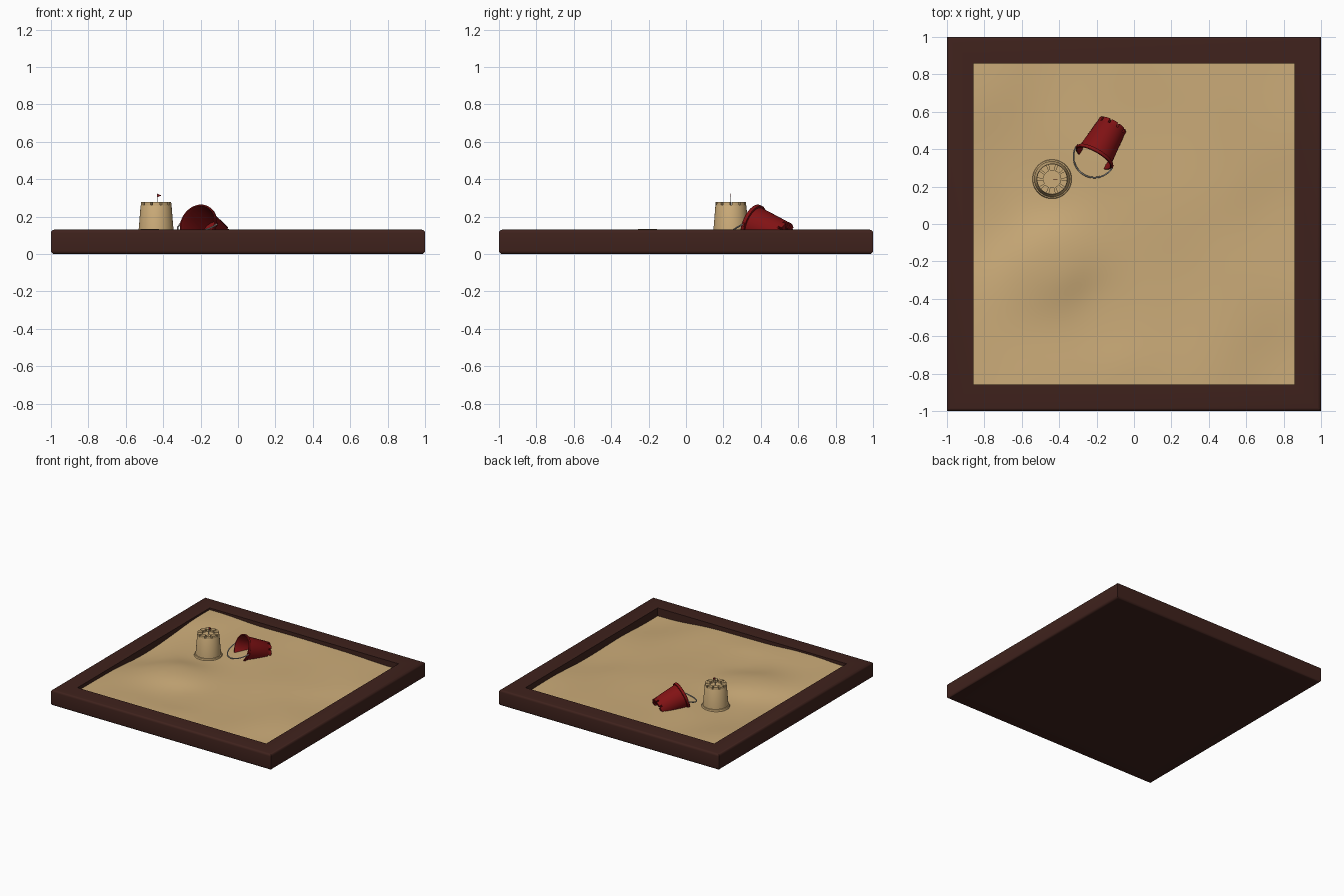
import bpy, bmesh, math
from mathutils import Vector, Matrix

if "Cube" in bpy.data.objects:
    bpy.data.objects.remove(bpy.data.objects["Cube"])


def material(name, rgb):
    m = bpy.data.materials.new(name)
    m.diffuse_color = (*rgb, 1)
    m.use_nodes = True
    m.node_tree.nodes["Principled BSDF"].inputs["Base Color"].default_value = m.diffuse_color
    return m


WOOD = material("dark_wood", (0.05, 0.016, 0.012))
SAND = material("sand", (0.60, 0.41, 0.19))
RED = material("red_plastic", (0.22, 0.006, 0.007))
METAL = material("wire", (0.4, 0.4, 0.38))


def finish(name, bm, mat, matrix=Matrix(), smooth=True):
    bmesh.ops.recalc_face_normals(bm, faces=bm.faces)
    me = bpy.data.meshes.new(name)
    bm.to_mesh(me)
    bm.free()
    ob = bpy.data.objects.new(name, me)
    bpy.context.collection.objects.link(ob)
    ob.matrix_world = matrix
    me.materials.append(mat)
    if smooth:
        bpy.ops.object.select_all(action='DESELECT')
        ob.select_set(True)
        bpy.context.view_layer.objects.active = ob
        bpy.ops.object.shade_smooth_by_angle(angle=math.radians(35))
    return ob


def sweep(bm, profile, n, closed, start=0.0):
    # revolve a (radius, z) profile with n sides
    rings = []
    for i in range(n):
        a = start + 2 * math.pi * i / n
        rings.append([bm.verts.new((r * math.cos(a), r * math.sin(a), z)) for r, z in profile])
    m = len(profile)
    for i in range(n):
        p, q = rings[i], rings[(i + 1) % n]
        for j in range(m if closed else m - 1):
            k = (j + 1) % m
            bm.faces.new((p[j], q[j], q[k], p[k]))
    bmesh.ops.remove_doubles(bm, verts=bm.verts, dist=1e-6)


def battlements(bm, r0, r1, z0, z1, count=10, fill=0.78):
    # ring of wedge-shaped blocks
    for k in range(count):
        grid = []
        for s in range(5):
            a = 2 * math.pi * (k + 0.5 + fill * (s / 4 - 0.5)) / count
            grid.append([bm.verts.new((r * math.cos(a), r * math.sin(a), z))
                         for r, z in ((r0, z0), (r1 + 0.001, z0), (r1, z1), (r0, z1))])
        for p, q in zip(grid, grid[1:]):
            for j in range(4):
                bm.faces.new((p[j], q[j], q[(j + 1) % 4], p[(j + 1) % 4]))
        bm.faces.new(grid[0])
        bm.faces.new(grid[-1])


# square frame: rounded outer edges, crisp inner edges
bm = bmesh.new()
b = 0.018
outer = []
for z0, s in ((b, -1), (0.13 - b, 1)):
    arc = [(1 - b + b * math.cos(t), z0 + s * b * math.sin(t))
           for t in [i * math.pi / 8 for i in range(5)]]
    outer += arc[::-1] if s < 0 else arc
section = [(0.858, 0.0)] + outer + [(0.858, 0.13)]
sweep(bm, [(r * math.sqrt(2), z) for r, z in section], 4, True, math.pi / 4)
finish("sandbox_frame", bm, WOOD)

# bottom board
bm = bmesh.new()
bmesh.ops.create_cube(bm, size=1, matrix=Matrix.Translation((0, 0, 0.01)) @ Matrix.Diagonal((1.73, 1.73, 0.02, 1)))
finish("bottom_board", bm, WOOD, smooth=False)

# sand surface: blended from a few sampled heights
HEIGHTS = [(-.86, .86, .115), (-.86, 0, .075), (-.86, -.86, .10), (0, .86, .10),
           (.86, .86, .085), (.86, 0, .068), (.86, -.86, .065), (0, -.86, .10),
           (-.5, -.86, .118), (-.45, -.19, .136), (-.44, .24, .088), (-.16, .42, .10),
           (.35, .3, .095), (.3, -.35, .09), (-.15, -.5, .085)]


def sand_z(x, y):
    ws = [(1 / (((x - a) ** 2 + (y - c) ** 2) + 0.015) ** 1.5, h) for a, c, h in HEIGHTS]
    z = sum(w * h for w, h in ws) / sum(w for w, h in ws)
    return z + 0.003 * math.sin(7 * x + 2 * y) * math.cos(6 * y - 3 * x)


bm = bmesh.new()
bmesh.ops.create_grid(bm, x_segments=64, y_segments=64, size=0.862)
for v in bm.verts:
    v.co.z = sand_z(v.co.x, v.co.y)
finish("sand_surface", bm, SAND)

# sand castle
castle = Vector((-0.438, 0.24, 0))
bm = bmesh.new()
sweep(bm, [(0, .06), (.105, .06), (.105, .098), (.102, .104), (.095, .106),
           (.083, .258), (.081, .262), (0, .262)], 48, False)
battlements(bm, .046, .081, .258, .279)
finish("sand_castle", bm, SAND, Matrix.Translation(castle))

# flag pole and pennant
bm = bmesh.new()
bmesh.ops.create_cone(bm, cap_ends=True, segments=10, radius1=.0018, radius2=.0018, depth=.066,
                      matrix=Matrix.Translation(castle + Vector((.006, 0, .290))))
finish("flag_pole", bm, METAL)
bm = bmesh.new()
fx, fy = castle.x + .006, castle.y
tri = [[bm.verts.new((fx + x, fy + d, z)) for x, z in ((0, .322), (.023, .313), (0, .303))]
       for d in (-.001, .001)]
bm.faces.new(tri[0])
bm.faces.new(tri[1])
for i in range(3):
    j = (i + 1) % 3
    bm.faces.new((tri[0][i], tri[0][j], tri[1][j], tri[1][i]))
finish("flag", bm, RED, smooth=False)

# bucket lying on its side, mouth toward the front left
tilt = math.radians(19)
flat = Vector((.5, .866, 0))
axis = flat * math.cos(tilt) - Vector((0, 0, math.sin(tilt)))
side = Vector((.866, -.5, 0))
up = axis.cross(side)
mouth = Vector((-.216, .352, .162))
place = Matrix.Translation(mouth) @ Matrix((side, up, axis)).transposed().to_4x4()
bm = bmesh.new()
sweep(bm, [(0, .195), (.075, .195), (.080, .192), (.082, .188), (.098, .022), (.107, .020),
           (.109, .016), (.109, .002), (.107, 0), (.101, 0), (.094, .022), (.077, .19), (0, .19)],
      48, False)
battlements(bm, .046, .080, .190, .216)
finish("bucket", bm, RED, place)

# bucket handle pivots
for s in (-1, 1):
    bm = bmesh.new()
    bmesh.ops.create_cone(bm, cap_ends=True, segments=16, radius1=.010, radius2=.010, depth=.012,
                          matrix=Matrix.Translation((s * .107, 0, .012)) @ Matrix.Rotation(math.pi / 2, 4, 'Y'))
    finish("handle_pivot", bm, RED, place)

# wire handle dropped on the sand
cu = bpy.data.curves.new("bucket_handle", 'CURVE')
cu.dimensions = '3D'
cu.bevel_depth = .0042
cu.bevel_resolution = 3
cu.use_fill_caps = True
sp = cu.splines.new('POLY')
N = 32
sp.points.add(N)
for i in range(N + 1):
    t = math.pi * i / N
    p = mouth + axis * .01 + side * (.112 * math.cos(t)) - flat * (.112 * math.sin(t))
    p.z -= .045 * math.sin(t)
    sp.points[i].co = (*p, 1)
sp.use_smooth = True
ob = bpy.data.objects.new("bucket_handle", cu)
bpy.context.collection.objects.link(ob)
cu.materials.append(METAL)
